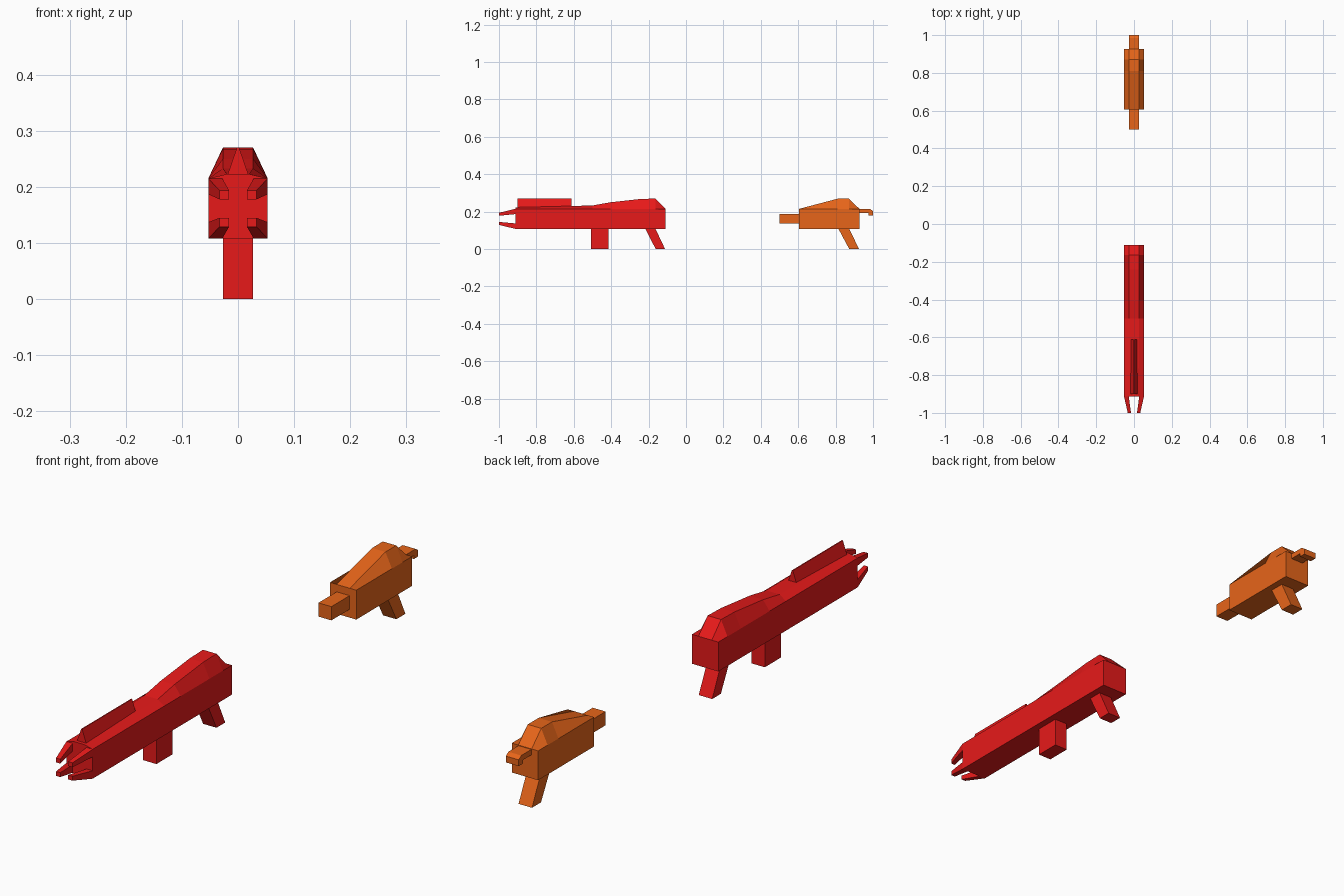
import bpy

if "Cube" in bpy.data.objects:
    bpy.data.objects.remove(bpy.data.objects["Cube"])


def material(name, color):
    mat = bpy.data.materials.new(name)
    mat.diffuse_color = color
    mat.use_nodes = True
    mat.node_tree.nodes["Principled BSDF"].inputs["Base Color"].default_value = mat.diffuse_color
    return mat


def loft(name, sections, mat):
    """Skin a row of matching cross-sections and cap both ends."""
    n = len(sections[0])
    verts = [p for s in sections for p in s]
    faces = [list(range(n))[::-1], [len(verts) - n + i for i in range(n)]]
    for k in range(len(sections) - 1):
        for i in range(n):
            j = (i + 1) % n
            faces.append([k * n + i, k * n + j, (k + 1) * n + j, (k + 1) * n + i])
    mesh = bpy.data.meshes.new(name)
    mesh.from_pydata(verts, [], faces)
    import bmesh
    bm = bmesh.new()
    bm.from_mesh(mesh)
    bmesh.ops.recalc_face_normals(bm, faces=bm.faces)
    bm.to_mesh(mesh)
    bm.free()
    mesh.materials.append(mat)
    obj = bpy.data.objects.new(name, mesh)
    bpy.context.collection.objects.link(obj)
    return obj


def side_profile(name, yz, half, mat):
    """Extrude a side-view outline across x."""
    return loft(name, [[(x, y, z) for y, z in yz] for x in (-half, half)], mat)


def rect(y, x0, x1, z0, z1):
    return [(x0, y, z0), (x1, y, z0), (x1, y, z1), (x0, y, z1)]


W, T, Z0, Z1 = 0.053, 0.027, 0.108, 0.215


def body(name, stations, mat):
    """Box with a narrower raised spine following (y, top z, half width)."""
    return loft(name, [[(-W, y, Z0), (W, y, Z0), (W, y, Z1),
                        (t, y, z), (-t, y, z), (-W, y, Z1)]
                       for y, z, t in stations], mat)


red = material("red", (0.8, 0.01, 0.01, 1))
orange = material("orange", (0.8, 0.13, 0.01, 1))

# Long red blaster: body, sight rail, foregrip, handle
body("red_body", [(-0.912, 0.223, 0.02), (-0.5, 0.233, T), (-0.405, 0.25, T),
                  (-0.24, 0.268, T), (-0.163, 0.27, T), (-0.11, Z1, T)], red)
loft("red_top_rail", [[(-0.021, y, 0.215), (0.021, y, 0.215), (0.002, y, 0.27),
                       (-0.002, y, 0.27)] for y in (-0.9, -0.612)], red)
side_profile("red_foregrip", [(-0.508, 0), (-0.415, 0), (-0.415, 0.115), (-0.508, 0.115)], T, red)
side_profile("red_handle", [(-0.162, 0), (-0.112, 0), (-0.163, Z0), (-0.217, Z0)], T, red)

# Four tapering muzzle prongs
for sx, side in ((-1, "left"), (1, "right")):
    for level, base, tip in (("upper", (0.187, Z1), (0.178, 0.194)),
                             ("lower", (Z0, 0.137), (0.129, 0.145))):
        loft(f"red_prong_{level}_{side}",
             [rect(-0.912, sx * 0.028, sx * W, *base),
              rect(-1.0, sx * 0.016, sx * 0.033, *tip)], red)

# Short orange blaster: body, barrel, handle, rear hammer
body("orange_body", [(0.605, Z1, T), (0.81, 0.269, T), (0.872, 0.269, T),
                     (0.927, Z1, T)], orange)
loft("orange_barrel", [rect(y, -0.026, 0.026, 0.138, 0.188) for y in (0.5, 0.61)], orange)
side_profile("orange_handle", [(0.873, 0), (0.925, 0), (0.873, Z0), (0.815, Z0)], T, orange)
side_profile("orange_hammer", [(0.92, 0.193), (0.92, 0.213), (0.985, 0.213), (1.0, 0.203),
                               (1.0, 0.18), (0.975, 0.18), (0.975, 0.193)], 0.026, orange)
